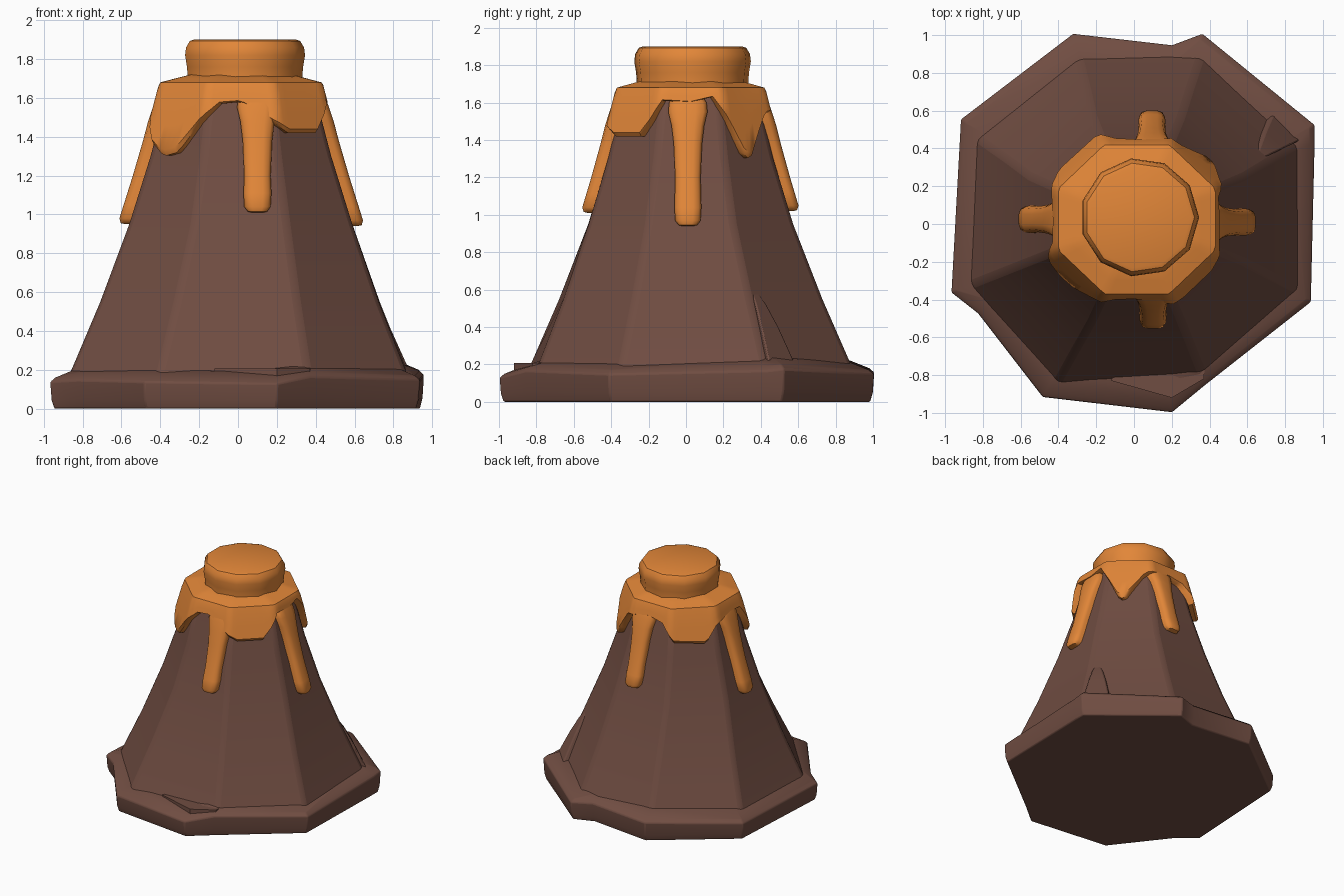
import bpy, bmesh, math
from mathutils import Vector

if "Cube" in bpy.data.objects:
    bpy.data.objects.remove(bpy.data.objects["Cube"])


def material(name, rgb):
    m = bpy.data.materials.new(name)
    m.diffuse_color = (*rgb, 1)
    m.use_nodes = True
    m.node_tree.nodes["Principled BSDF"].inputs["Base Color"].default_value = m.diffuse_color
    return m


ROCK = material("brown rock", (0.162, 0.074, 0.054))
LAVA = material("orange lava", (0.76, 0.24, 0.04))


def finish(name, bm, mat, bevel=0, angle=30):
    bmesh.ops.recalc_face_normals(bm, faces=bm.faces)
    me = bpy.data.meshes.new(name)
    bm.to_mesh(me)
    bm.free()
    ob = bpy.data.objects.new(name, me)
    bpy.context.collection.objects.link(ob)
    me.materials.append(mat)
    bpy.ops.object.select_all(action='DESELECT')
    ob.select_set(True)
    bpy.context.view_layer.objects.active = ob
    if bevel:
        b = ob.modifiers.new("soft edges", 'BEVEL')
        b.width, b.segments, b.limit_method = bevel, 2, 'ANGLE'
    bpy.ops.object.shade_smooth_by_angle(angle=math.radians(angle))
    return ob


def loft(name, rings, mat, **kw):
    """Skin a stack of closed rings and cap both ends."""
    bm = bmesh.new()
    vs = [[bm.verts.new(p) for p in r] for r in rings]
    n = len(vs[0])
    for a, b in zip(vs, vs[1:]):
        for i in range(n):
            j = (i + 1) % n
            bm.faces.new((a[i], a[j], b[j], b[i]))
    bm.faces.new(vs[0])
    bm.faces.new(vs[-1])
    return finish(name, bm, mat, **kw)


def interp(x, pts):
    for (x0, y0), (x1, y1) in zip(pts, pts[1:]):
        if x <= x1:
            return y0 + (y1 - y0) * (max(x, x0) - x0) / (x1 - x0)
    return pts[-1][1]


# Mountain slope: distance from the axis to a flat side at each height
SLOPE = [(0.1, 0.92), (0.22, 0.865), (0.55, 0.725), (0.95, 0.575), (1.3, 0.465), (1.7, 0.36)]


def surface(deg, z, off=0.0):
    """Point on the eight-sided mountain, pushed outwards by off."""
    a = math.radians(deg)
    wrap = math.radians((deg + 22.5) % 45 - 22.5)
    r = (interp(z, SLOPE) + off) / math.cos(wrap)
    return Vector((r * math.cos(a) + 0.015, r * math.sin(a) * 0.95 + 0.025, z))


# Mountain, its eight ridges wandering slightly towards the slab corners
WANDER = [(-0.02, 0.06), (-0.03, 0.03), (0.06, 0.03), (0.04, 0.09),
          (0.0, 0.0), (-0.06, -0.03), (-0.02, 0.02), (-0.03, -0.03)]
loft("mountain", [[surface(22.5 + 45 * k, z) +
                   Vector((*WANDER[k], 0)) * max(0, 1 - (z - 0.1) / 0.9) for k in range(8)]
                  for z, _ in SLOPE], ROCK, bevel=0.025)

# Rough base slab: x, y and rim height of each corner
CORNERS = [(-0.32, 1.0, 0.17), (0.2, 0.94, 0.17), (0.36, 1.0, 0.16), (0.95, 0.52, 0.19),
           (0.95, 0.43, 0.18), (0.93, -0.41, 0.16), (0.37, -0.85, 0.18), (0.2, -0.99, 0.14),
           (-0.48, -0.91, 0.15), (-0.82, -0.47, 0.16), (-0.96, -0.36, 0.15), (-0.91, 0.55, 0.15)]
loft("base_slab", [[(x * s, y * s, h * f + up) for x, y, h in CORNERS]
                   for s, f, up in ((0.985, 0, 0), (1, 0.3, 0), (1.007, 0.92, 0),
                                    (0.98, 1, 0.01), (0.88, 1, 0.05))],
     ROCK, bevel=0.008)

# Loose rock wedge leaning on the slope: height, thickness, end angle
wedge = [(0.12, 0.06, 41), (0.22, 0.055, 39), (0.4, 0.045, 36), (0.52, 0.03, 33), (0.6, 0.005, 30)]
loft("side_wedge", [[surface(27, z, -0.1), surface(27, z, off), surface(d, z, off),
                     surface(d, z, -0.1)] for z, off, d in wedge], ROCK, bevel=0.01)

# Flat rock ledge on the front rim
LEDGE = [(-0.12, -0.83), (0.2, -0.92), (0.37, -0.82), (0.38, -0.68), (0.2, -0.66), (-0.1, -0.75)]
loft("front_ledge", [[(x, y, z) for x, y in LEDGE] for z in (0.1, 0.208)], ROCK)

# Lava skirt: lower edge height by angle
EDGE = [(-180, 1.58), (-164, 1.57), (-152, 1.36), (-142, 1.3), (-131, 1.32), (-116, 1.47),
        (-104, 1.57), (-90, 1.58), (-68, 1.46), (-60, 1.42), (-36, 1.42), (-28, 1.5),
        (-20, 1.61), (0, 1.6), (16, 1.63), (26, 1.5), (36, 1.33), (42, 1.29), (50, 1.4),
        (62, 1.54), (88, 1.58), (104, 1.55), (116, 1.42), (146, 1.4), (157, 1.54), (180, 1.58)]
angles = [-180 + 4 * k for k in range(90)]
rows = []
for t, off in ((0, -0.04), (0, 0.035), (0.08, 0.055), (0.4, 0.055), (0.75, 0.055), (1, 0.05)):
    rows.append([surface(a, e + (1.68 - e) * t, off) for a in angles for e in (interp(a, EDGE),)])
rows.append([surface(a, 1.70, -0.02) for a in angles])
rows.append([surface(a, 1.72, -0.1) for a in angles])
loft("lava_skirt", rows, LAVA, angle=40)

# Lava plug at the crater
plug = [(1.62, 0.30), (1.72, 0.302), (1.76, 0.305), (1.82, 0.315), (1.86, 0.31),
        (1.893, 0.29), (1.9, 0.27)]
loft("crater_plug", [[(0.03 + r * math.cos(math.tau * k / 11), 0.035 + r * math.sin(math.tau * k / 11), z)
                      for k in range(11)] for z, r in plug], LAVA, angle=35)


# Long drips running down the flat sides
def drip(name, deg, shift, end):
    out = Vector((math.cos(math.radians(deg)), math.sin(math.radians(deg)), 0))
    side = Vector((-out.y, out.x, 0))
    spec = [(1.66, 0.06, 0.04), (1.6, 0.1, 0.05), (1.55, 0.105, 0.055), (1.48, 0.088, 0.06),
            (1.38, 0.076, 0.06), (1.2, 0.068, 0.06), (end + 0.1, 0.072, 0.06),
            (end + 0.03, 0.068, 0.06), (end + 0.005, 0.05, 0.045), (end, 0.03, 0.02)]
    rings = []
    for z, w, d in spec:
        c = surface(deg, z) + side * shift
        rings.append([c + side * w * u + out * (d * v if v > 0 else -0.05)
                      for u, v in ((-1, 0), (-1, 0.45), (-0.8, 0.85), (-0.4, 1), (0.4, 1),
                                   (0.8, 0.85), (1, 0.45), (1, 0))])
    loft(name, rings, LAVA, angle=45)


for name, deg, shift, end in (("front_drip", -90, 0.085, 1.01), ("right_drip", 0, -0.015, 0.94),
                              ("back_drip", 90, -0.08, 1.02), ("left_drip", 180, 0.0, 0.95)):
    drip(name, deg, shift, end)
